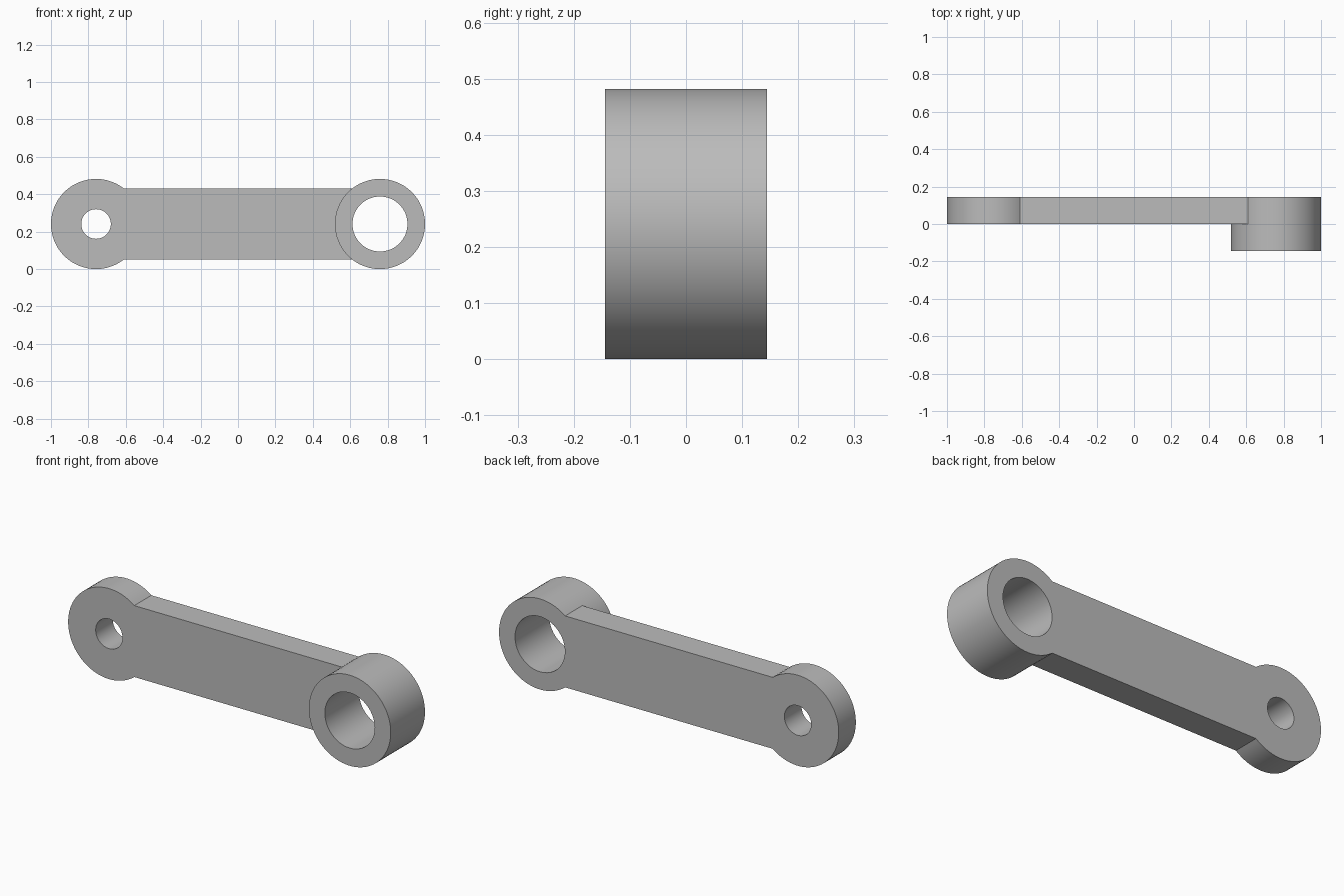
import bpy
import bmesh
from math import sin, cos, pi, asin

cube = bpy.data.objects.get("Cube")
if cube:
    bpy.data.objects.remove(cube)

R = 0.241            # outer radius of both ends, also their centre height
CX = 1 - R           # distance of each end from the middle
HALF_BAR = 0.19      # half the height of the bar
SMALL, BIG = 0.079, 0.147
FRONT, MID, BACK = -0.144, 0.0, 0.144
A = asin(HALF_BAR / R)

bm = bmesh.new()


def arc(cx, r, a0, a1, n):
    """Points (x, z) along an arc, both ends included."""
    return [(cx + r * cos(a0 + (a1 - a0) * i / n),
             R + r * sin(a0 + (a1 - a0) * i / n)) for i in range(n + 1)]


def circle(cx, r, n=64):
    return arc(cx, r, 0, 2 * pi, n)[:-1]


def cap(y, loops):
    """Flat face at depth y; the loops after the first are holes."""
    edges = []
    for pts in loops:
        vs = [bm.verts.new((x, y, z)) for x, z in pts]
        edges += [bm.edges.new((vs[i - 1], vs[i])) for i in range(len(vs))]
    bmesh.ops.triangle_fill(bm, edges=edges, use_beauty=True, normal=(0, -1, 0))


def wall(pts, y0, y1):
    """Closed band of quads between two depths."""
    a = [bm.verts.new((x, y0, z)) for x, z in pts]
    b = [bm.verts.new((x, y1, z)) for x, z in pts]
    for i in range(len(pts)):
        bm.faces.new((a[i - 1], a[i], b[i], b[i - 1]))


# Profiles
eye_arc = arc(-CX, R, A, 2 * pi - A, 56)
hub_outer = arc(CX, R, A - pi, pi - A, 56)
hub_inner = arc(CX, R, pi - A, pi + A, 24)
outline = eye_arc + hub_outer
hub = hub_outer + hub_inner[1:-1]
small_hole = circle(-CX, SMALL)
big_hole = circle(CX, BIG)

# Flat faces: back, front of the arm, front of the hub
cap(BACK, [outline, small_hole, big_hole])
cap(MID, [eye_arc + hub_inner[::-1], small_hole])
cap(FRONT, [hub, big_hole])

# Side walls and bores
wall(outline, MID, BACK)
wall(hub, FRONT, MID)
wall(small_hole, MID, BACK)
wall(big_hole, FRONT, BACK)

bmesh.ops.remove_doubles(bm, verts=bm.verts[:], dist=1e-5)
bmesh.ops.recalc_face_normals(bm, faces=bm.faces[:])

mesh = bpy.data.meshes.new("lever_arm")
bm.to_mesh(mesh)
bm.free()
lever = bpy.data.objects.new("lever_arm", mesh)
bpy.context.collection.objects.link(lever)

# Plain grey metal
grey = bpy.data.materials.new("grey")
grey.use_nodes = True
colour = (0.5, 0.5, 0.5, 1)
grey.diffuse_color = colour
grey.node_tree.nodes["Principled BSDF"].inputs["Base Color"].default_value = colour
mesh.materials.append(grey)

bpy.ops.object.select_all(action='DESELECT')
lever.select_set(True)
bpy.context.view_layer.objects.active = lever
bpy.ops.object.shade_smooth_by_angle(angle=pi / 6)
